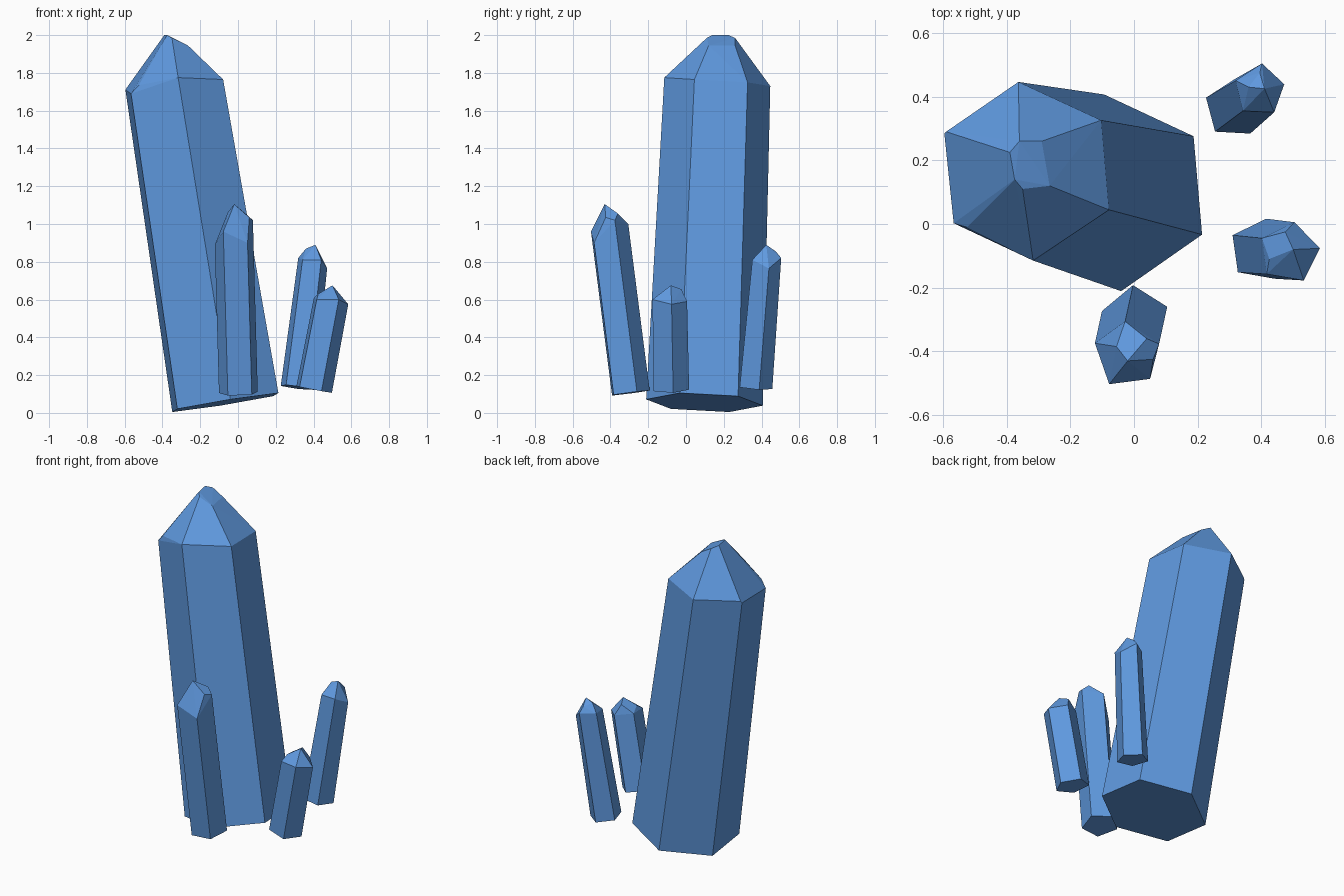
import bpy
import bmesh
from math import cos, sin, tau
from mathutils import Vector

default_cube = bpy.data.objects.get("Cube")
if default_cube:
    bpy.data.objects.remove(default_cube, do_unlink=True)


def make_material(name, colour):
    material = bpy.data.materials.new(name)
    material.use_nodes = True
    material.diffuse_color = colour
    shader = material.node_tree.nodes["Principled BSDF"]
    shader.inputs["Base Color"].default_value = colour
    shader.inputs["Roughness"].default_value = 0.6
    return material


crystal_blue = make_material("crystal blue", (0.115, 0.32, 0.74, 1))


def make_crystal(name, base, top, radius, phase, taper, shoulders, tip):
    """Leaning prism cut square at the base, with an uneven shoulder and a faceted tip."""
    base, top = Vector(base), Vector(top)
    axis = top - base
    sides = len(shoulders)
    bm = bmesh.new()

    for index, shoulder_height in enumerate(shoulders):
        angle = phase + tau * index / sides
        spoke = Vector((cos(angle), sin(angle), 0)) * radius
        # Tilt the spoke so that the base is perpendicular to the axis
        spoke.z = -(axis.x * spoke.x + axis.y * spoke.y) / axis.z
        low = base + spoke
        high = top + spoke * taper
        # Cut each long edge at its own shoulder height
        cut = (shoulder_height - low.z) / (high.z - low.z)
        bm.verts.new(low)
        bm.verts.new(low.lerp(high, cut))

    for point in tip:
        bm.verts.new(point)

    # Wrap the corners in flat facets
    hull = bmesh.ops.convex_hull(bm, input=list(bm.verts))
    unused = {v for v in hull["geom_interior"] + hull["geom_unused"]
              if isinstance(v, bmesh.types.BMVert)}
    bmesh.ops.delete(bm, geom=list(unused), context="VERTS")
    bmesh.ops.dissolve_limit(bm, angle_limit=0.03,
                             verts=list(bm.verts), edges=list(bm.edges))
    bmesh.ops.recalc_face_normals(bm, faces=list(bm.faces))

    mesh = bpy.data.meshes.new(name)
    bm.to_mesh(mesh)
    bm.free()
    mesh.materials.append(crystal_blue)
    crystal = bpy.data.objects.new(name, mesh)
    bpy.context.collection.objects.link(crystal)
    return crystal


# Large six-sided crystal, with two chipped shoulder corners
make_crystal(
    "main_crystal",
    base=(-0.067, 0.098, 0.055), top=(-0.338, 0.165, 1.74),
    radius=0.31, phase=0.61, taper=0.91,
    shoulders=(1.75, 1.73, 1.71, 1.69, 1.775, 1.765),
    tip=((-0.39, 0.225, 2), (-0.375, 0.14, 2), (-0.35, 0.11, 1.985),
         (-0.265, 0.12, 1.945), (-0.29, 0.26, 1.945), (-0.36, 0.26, 1.985),
         (-0.525, -0.01, 1.735), (-0.59, 0.29, 1.72)),
)

# Three small five-sided crystals around it
make_crystal(
    "front_crystal",
    base=(0.004, -0.3, 0.105), top=(-0.02, -0.41, 0.96),
    radius=0.108, phase=0.38, taper=1,
    shoulders=(1.02, 1, 0.89, 0.96, 0.9),
    tip=((-0.02, -0.43, 1.105), (0.04, -0.36, 1.055),
         (-0.055, -0.385, 1.06), (0.06, -0.425, 1.035)),
)
make_crystal(
    "back_crystal",
    base=(0.314, 0.363, 0.135), top=(0.395, 0.42, 0.805),
    radius=0.094, phase=0.26, taper=0.88,
    shoulders=(0.765, 0.82, 0.82, 0.81, 0.81),
    tip=((0.41, 0.425, 0.89), (0.36, 0.43, 0.87), (0.395, 0.475, 0.855)),
)
make_crystal(
    "side_crystal",
    base=(0.398, -0.082, 0.125), top=(0.488, -0.09, 0.595),
    radius=0.1, phase=0.14, taper=0.97,
    shoulders=(0.575, 0.59, 0.61, 0.6, 0.6),
    tip=((0.5, -0.08, 0.675), (0.475, -0.025, 0.655), (0.425, -0.11, 0.63)),
)
